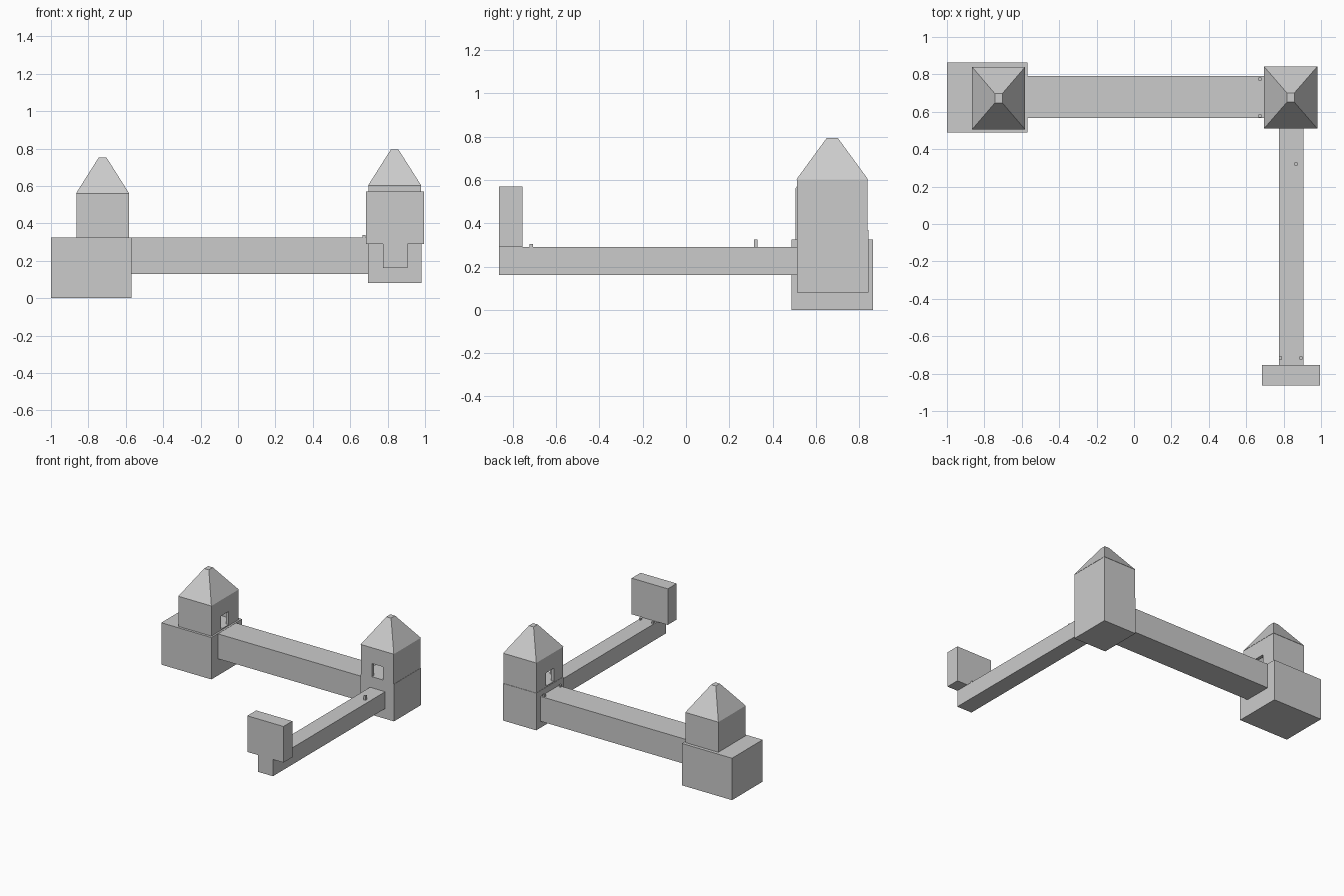
import bpy, bmesh

if "Cube" in bpy.data.objects:
    bpy.data.objects.remove(bpy.data.objects["Cube"])


def finish(name, bm):
    bmesh.ops.recalc_face_normals(bm, faces=bm.faces)
    mesh = bpy.data.meshes.new(name)
    bm.to_mesh(mesh)
    bm.free()
    ob = bpy.data.objects.new(name, mesh)
    bpy.context.collection.objects.link(ob)
    return ob


def frustum(name, x, y, z, top=None):
    """Box from (min, max) ranges; top gives optional x and y ranges at the top."""
    bm = bmesh.new()
    tx, ty = top or (x, y)
    rings = []
    for (a, b), (c, d), h in ((x, y, z[0]), (tx, ty, z[1])):
        rings.append([bm.verts.new(p) for p in
                      ((a, c, h), (b, c, h), (b, d, h), (a, d, h))])
    lo, hi = rings
    bm.faces.new(lo)
    bm.faces.new(hi)
    for i in range(4):
        j = (i + 1) % 4
        bm.faces.new((lo[i], lo[j], hi[j], hi[i]))
    return finish(name, bm)


def cut(ob, cutter):
    cutter.hide_render = True
    cutter.hide_viewport = False
    cutter.display_type = 'WIRE'
    mod = ob.modifiers.new("opening", 'BOOLEAN')
    mod.operation = 'DIFFERENCE'
    mod.solver = 'EXACT'
    mod.object = cutter


def turret(name, x, y, z, roof_top, doors):
    """Hollow upper room with doorways and a flat-tipped pyramid roof."""
    room = frustum(name + "_room", x, y, z)
    t = 0.025
    cut(room, frustum(name + "_hollow_cutter", (x[0] + t, x[1] - t),
                      (y[0] + t, y[1] - t), (z[0] + 0.008, z[1] - 0.01)))
    for i, (dx, dy) in enumerate(doors):
        cut(room, frustum(f"{name}_door_cutter_{i}", dx, dy,
                          (z[0] + 0.008, z[0] + 0.11)))
    cx, cy = sum(x) / 2, sum(y) / 2
    e = 0.002
    frustum(name + "_roof", (x[0] - e, x[1] + e), (y[0] - e, y[1] + e),
            (z[1], roof_top), ((cx - .02, cx + .02), (cy - .025, cy + .025)))


# Left tower
frustum("left_tower_base", (-1, -.57), (.488, .864), (0, .325))
turret("left_tower", (-.864, -.584), (.507, .838), (.325, .56), .753,
       [((-.62, -.55), (.625, .72))])

# Corner tower
frustum("corner_tower_base", (.695, .98), (.512, .843), (.08, .368))
turret("corner_tower", (.697, .978), (.512, .840), (.368, .602), .795,
       [((.79, .885), (.48, .55)), ((.66, .73), (.625, .72))])

# Walkways and end block
frustum("long_walkway", (-.575, .70), (.568, .79), (.13, .323))
frustum("side_walkway", (.775, .905), (-.864, .515), (.16, .29))
frustum("end_block", (.685, .995), (-.864, -.755), (.29, .57))

# Small posts on the walkways
for i, (px, py, z0, z1) in enumerate((
        (.674, .775, .323, .338), (.674, .577, .323, .338),
        (.783, -.716, .29, .305), (.893, -.716, .29, .305),
        (.866, .322, .29, .324))):
    frustum(f"post_{i}", (px - .008, px + .008), (py - .008, py + .008), (z0, z1))
